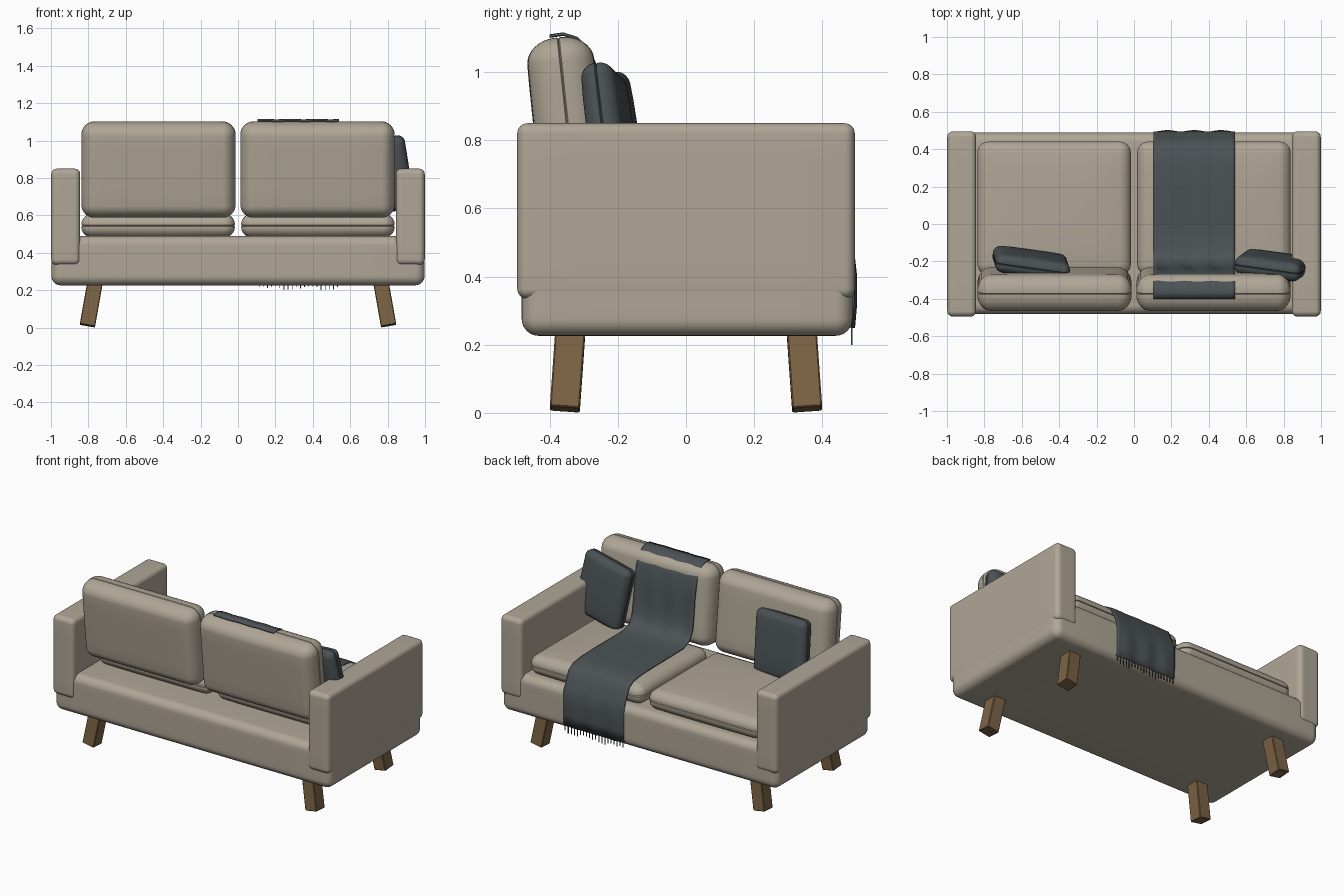
import bpy, bmesh, math, random
from mathutils import Vector, Euler

if "Cube" in bpy.data.objects:
    bpy.data.objects.remove(bpy.data.objects["Cube"])

random.seed(4)


def material(name, rgb):
    m = bpy.data.materials.new(name)
    m.diffuse_color = (*rgb, 1)
    m.use_nodes = True
    m.node_tree.nodes["Principled BSDF"].inputs["Base Color"].default_value = m.diffuse_color
    return m


BEIGE = material("beige fabric", (0.43, 0.38, 0.305))
SLATE = material("slate fabric", (0.07, 0.084, 0.09))
WOOD = material("brown wood", (0.20, 0.125, 0.058))


def finish(bm, name, mat, loc=(0, 0, 0), rot=(0, 0, 0), angle=35):
    bmesh.ops.recalc_face_normals(bm, faces=bm.faces)
    me = bpy.data.meshes.new(name)
    bm.to_mesh(me)
    bm.free()
    for p in me.polygons:
        p.use_smooth = True
    me.set_sharp_from_angle(angle=math.radians(angle))
    me.materials.append(mat)
    ob = bpy.data.objects.new(name, me)
    ob.location = loc
    ob.rotation_euler = [math.radians(a) for a in rot]
    bpy.context.collection.objects.link(ob)
    return ob


def soft_box(name, mat, loc, size, radius, rot=(0, 0, 0), puff=0, thin=2, seam=0):
    """Box with rounded edges, optional bulge along its thin axis and a seam."""
    half = [s / 2 for s in size]
    corner, flat = 4, 6
    n = 2 * corner + flat
    bm = bmesh.new()
    bmesh.ops.create_cube(bm, size=2)
    bmesh.ops.subdivide_edges(bm, edges=bm.edges[:], cuts=n - 1, use_grid_fill=True)
    for v in bm.verts:
        inner, off, uv = [0] * 3, Vector(), [0] * 3
        for i in range(3):
            k = abs(v.co[i]) * n / 2
            sign = 1 if v.co[i] >= 0 else -1
            core = half[i] - radius[i]
            inner[i] = sign * core * min(k / (flat / 2), 1)
            e = max(k - flat / 2, 0) / corner
            off[i] = sign * math.tan(e * math.pi / 4)
        mid = abs(v.co[thin]) < 0.01
        if off.length > 0:
            off.normalize()
        p = Vector([inner[i] + off[i] * radius[i] for i in range(3)])
        for i in range(3):
            uv[i] = min(abs(p[i]) / half[i], 1)
        a, b = [i for i in range(3) if i != thin]
        p[thin] *= 1 + puff * (1 - uv[a] ** 4) * (1 - uv[b] ** 4)
        if mid and seam:
            for i in (a, b):
                p[i] *= 1 - seam / half[i]
        v.co = p
    return finish(bm, name, mat, loc, rot)


# Base frame
soft_box("base", BEIGE, (0, 0.003, 0.358), (1.995, 0.97, 0.264), (0.05, 0.05, 0.05))

for side, word in ((-1, "left"), (1, "right")):
    # Arm, seat cushion and back cushion
    soft_box(word + "_arm", BEIGE, (side * 0.921, 0, 0.592), (0.155, 0.99, 0.515),
             (0.03, 0.03, 0.03))
    soft_box(word + "_seat_cushion", BEIGE, (side * 0.427, 0.083, 0.545),
             (0.82, 0.715, 0.12), (0.06, 0.06, 0.05), puff=0.25, seam=0.006)
    soft_box(word + "_back_cushion", BEIGE, (side * 0.425, -0.348, 0.845),
             (0.825, 0.19, 0.515), (0.07, 0.085, 0.07), rot=(6, 0, 0),
             puff=0.05, thin=1, seam=0.004)
    # Splayed legs
    for fy, end in ((-1, "front"), (1, "rear")):
        bm = bmesh.new()
        bmesh.ops.create_cube(bm, size=1)
        bmesh.ops.scale(bm, vec=(0.083, 0.088, 0.27), verts=bm.verts)
        bmesh.ops.bevel(bm, geom=bm.edges[:], offset=0.004, segments=1, affect='EDGES')
        finish(bm, f"{word}_{end}_leg", WOOD, (side * 0.782, fy * 0.346, 0.143),
               (fy * 4, -side * 10, 0))

# Scatter pillows
soft_box("left_pillow", SLATE, (-0.55, -0.21, 0.79), (0.40, 0.09, 0.40),
         (0.04, 0.035, 0.04), rot=(8, 4, -8), puff=0.25, thin=1, seam=0.003)
soft_box("right_pillow", SLATE, (0.74, -0.22, 0.81), (0.36, 0.09, 0.40),
         (0.04, 0.035, 0.04), rot=(8, -8, -8), puff=0.25, thin=1, seam=0.003)

# Throw blanket draped over the right back cushion and seat
path = [(-0.40, 1.105), (-0.36, 1.111), (-0.32, 1.098), (-0.285, 1.065), (-0.262, 1.01),
        (-0.245, 0.90), (-0.235, 0.80), (-0.222, 0.71), (-0.19, 0.655), (-0.13, 0.632),
        (0.0, 0.63), (0.15, 0.63), (0.30, 0.627), (0.39, 0.617), (0.435, 0.59),
        (0.455, 0.545), (0.475, 0.505), (0.490, 0.47), (0.494, 0.40), (0.494, 0.32),
        (0.488, 0.25)]
X0, X1, COLS = 0.105, 0.54, 24
bm = bmesh.new()
rows = []
for j, (y, z) in enumerate(path):
    row = []
    for i in range(COLS + 1):
        t = i / COLS
        wave = 0.004 * math.sin(t * 19 + j * 0.25)
        hang = 5 <= j <= 8 or j >= 18
        row.append(bm.verts.new((X0 + (X1 - X0) * t, y + (wave if hang else 0),
                                 z + (0 if hang else wave * 0.3))))
    rows.append(row)
for r0, r1 in zip(rows, rows[1:]):
    for i in range(COLS):
        bm.faces.new((r0[i], r0[i + 1], r1[i + 1], r1[i]))
throw = finish(bm, "throw_blanket", SLATE, angle=60)
solid = throw.modifiers.new("thickness", 'SOLIDIFY')
solid.thickness = 0.008
solid.offset = 0

# Fringe along the hanging end of the throw
bm = bmesh.new()
for i in range(20):
    x = X0 + 0.008 + (X1 - X0 - 0.016) * i / 19
    length = random.uniform(0.03, 0.055)
    geo = bmesh.ops.create_cube(bm, size=1)["verts"]
    bmesh.ops.scale(bm, vec=(0.004, 0.005, length), verts=geo)
    bmesh.ops.translate(bm, vec=(x, 0.486, 0.253 - length / 2), verts=geo)
finish(bm, "throw_fringe", SLATE)
